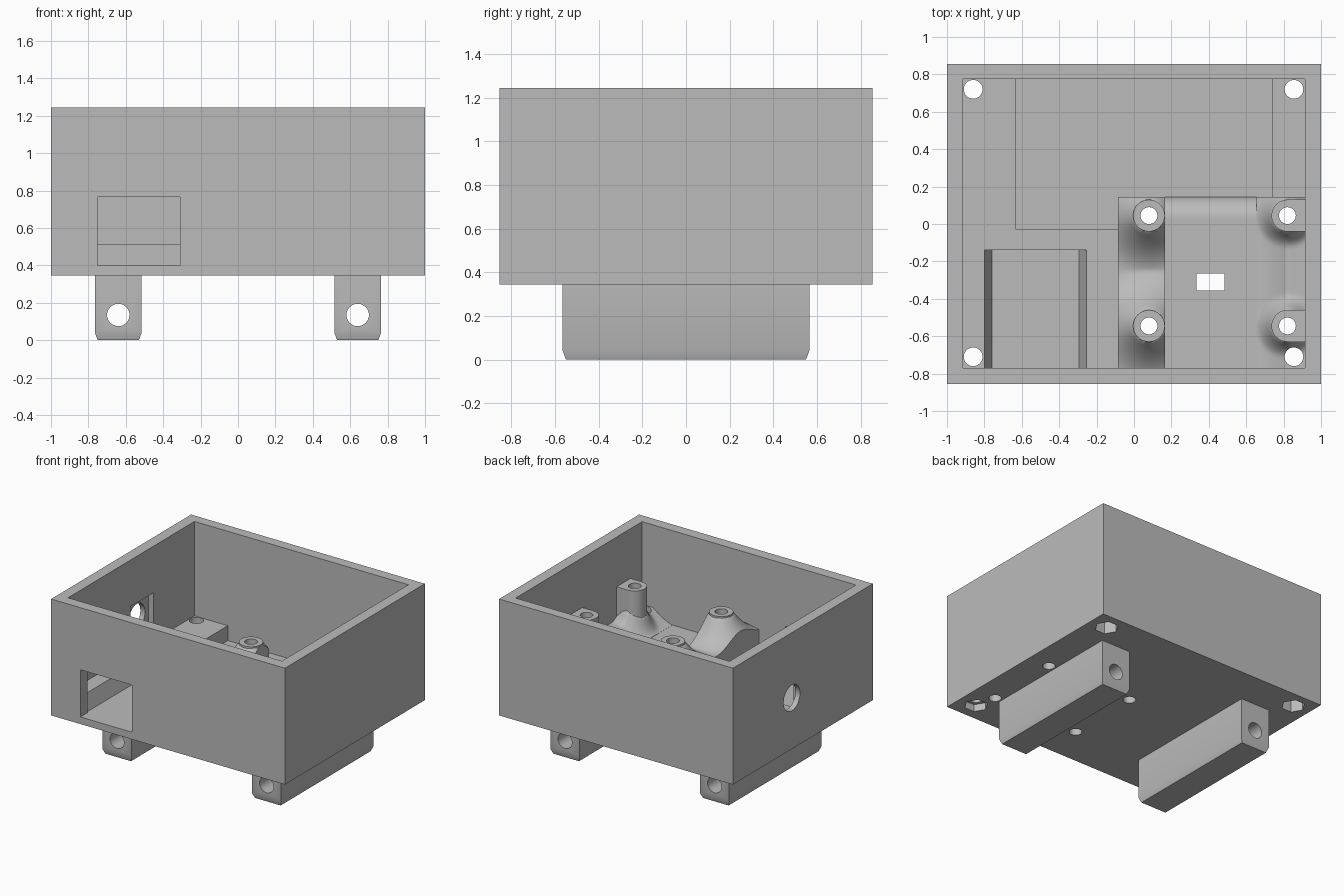
import bpy
import bmesh
from math import cos, sin, pi, hypot

cube = bpy.data.objects.get("Cube")
if cube:
    bpy.data.objects.remove(cube, do_unlink=True)

grey = bpy.data.materials.new("plain grey")
grey.use_nodes = True
grey.diffuse_color = (0.5, 0.5, 0.5, 1)
grey.node_tree.nodes["Principled BSDF"].inputs["Base Color"].default_value = (0.5, 0.5, 0.5, 1)


def make(name, bm):
    bmesh.ops.recalc_face_normals(bm, faces=bm.faces)
    mesh = bpy.data.meshes.new(name)
    bm.to_mesh(mesh)
    bm.free()
    mesh.materials.append(grey)
    obj = bpy.data.objects.new(name, mesh)
    bpy.context.collection.objects.link(obj)
    return obj


def prism(name, profile, axis, a, b):
    """Extrude a 2D profile along one axis from a to b."""
    place = {"x": lambda u, v, w: (w, u, v),
             "y": lambda u, v, w: (u, w, v),
             "z": lambda u, v, w: (u, v, w)}[axis]
    bm = bmesh.new()
    ends = [[bm.verts.new(place(u, v, w)) for u, v in profile] for w in (a, b)]
    n = len(profile)
    bm.faces.new(ends[0])
    bm.faces.new(ends[1])
    for i in range(n):
        j = (i + 1) % n
        bm.faces.new((ends[0][i], ends[0][j], ends[1][j], ends[1][i]))
    return make(name, bm)


def rect(x0, x1, y0, y1):
    return [(x0, y0), (x1, y0), (x1, y1), (x0, y1)]


def box(name, x0, x1, y0, y1, z0, z1):
    return prism(name, rect(x0, x1, y0, y1), "z", z0, z1)


def ring(cx, cy, r, n=32, start=0.0, sweep=2 * pi):
    return [(cx + r * cos(start + sweep * i / n), cy + r * sin(start + sweep * i / n))
            for i in range(n)]


cutters = []


def cutter(obj):
    obj.hide_render = True
    cutters.append(obj)
    return obj


def cut(obj, tools):
    for tool in tools:
        mod = obj.modifiers.new("cut", "BOOLEAN")
        mod.operation = "DIFFERENCE"
        mod.solver = "EXACT"
        mod.object = tool
    graph = bpy.context.evaluated_depsgraph_get()
    mesh = bpy.data.meshes.new_from_object(obj.evaluated_get(graph))
    obj.modifiers.clear()
    obj.data = mesh


def smooth(obj):
    bpy.ops.object.select_all(action="DESELECT")
    obj.select_set(True)
    bpy.context.view_layer.objects.active = obj
    bpy.ops.object.shade_smooth_by_angle(angle=pi / 6)


BOTTOM, FLOOR, POCKET, TOP = 0.345, 0.515, 0.40, 1.245
POST_TOP, POST_R = 0.86, 0.085
POST_X, POST_Y = (0.08, 0.82), (-0.545, 0.045)

# Vertical screw holes shared by the case, rails and posts
post_holes = [cutter(prism("post_hole", ring(x, y, 0.045), "z", 0.2, 1))
              for x in POST_X for y in POST_Y]
corner_holes = [cutter(prism("corner_hole", ring(x, y, 0.05), "z", 0.2, 1))
                for x in (-0.86, 0.855) for y in (-0.71, 0.72)]
nut_pockets = [cutter(prism("nut_pocket", ring(x, y, 0.085, 6), "z", 0.2, 0.44))
               for x in (-0.86, 0.855) for y in (-0.71, 0.72)]

# Open case with floor pockets, front window and side port
case = box("case", -1, 1, -0.855, 0.855, BOTTOM, TOP)
openings = [
    box("cavity", -0.915, 0.915, -0.77, 0.775, FLOOR, 1.4),
    box("rear_pocket_left", -0.63, -0.085, -0.03, 0.775, POCKET, 0.6),
    box("rear_pocket_right", -0.2, 0.74, 0.145, 0.775, POCKET, 0.6),
    box("pad_edge_space", 0.165, 0.655, 0.03, 0.2, POCKET, 0.6),
    prism("tapered_pocket", [(-0.76, POCKET), (-0.295, POCKET),
                             (-0.255, FLOOR), (-0.255, 0.6),
                             (-0.8, 0.6), (-0.8, FLOOR)], "y", -0.77, -0.14),
    box("window", -0.75, -0.31, -0.95, -0.7, POCKET, 0.765),
    box("port_recess", -0.96, -0.85, -0.005, 0.275, 0.6, 0.885),
    prism("port_hole", ring(0.135, 0.74, 0.1), "x", -1.1, -0.85),
    box("cable_slot", 0.335, 0.485, -0.355, -0.265, 0.2, 0.6),
]
cut(case, [cutter(o) for o in openings] + post_holes + corner_holes + nut_pockets)
smooth(case)

# Rounded rear edge of the pad between the rails
r = FLOOR - POCKET
curve = ring(0.03, POCKET, r, 12, 0, pi / 2) + [(0.03, FLOOR), (0.03, POCKET)]
smooth(prism("pad_edge", curve, "x", 0.165, 0.655))


# Smoothly flared rails beneath the posts
def rail(name, x0, x1, height, nx=20, ny=64):
    y0, y1 = -0.79, 0.145
    bm = bmesh.new()
    grid = [[None] * (ny + 1) for _ in range(nx + 1)]
    for i in range(nx + 1):
        for j in range(ny + 1):
            x, y = x0 + (x1 - x0) * i / nx, y0 + (y1 - y0) * j / ny
            grid[i][j] = bm.verts.new((x, y, height(x, y)))
    for i in range(nx):
        for j in range(ny):
            bm.faces.new((grid[i][j], grid[i + 1][j], grid[i + 1][j + 1], grid[i][j + 1]))
    rim = [e for e in bm.edges if e.is_boundary]
    new = bmesh.ops.extrude_edge_only(bm, edges=rim)["geom"]
    for v in new:
        if isinstance(v, bmesh.types.BMVert):
            v.co.z = POCKET
    base = [e for e in new if isinstance(e, bmesh.types.BMEdge) and e.is_boundary]
    bmesh.ops.holes_fill(bm, edges=base, sides=0)
    obj = make(name, bm)
    cut(obj, post_holes + corner_holes)
    smooth(obj)


def flare(x, y, px, reach):
    d = min(hypot(x - px, y - py) for py in POST_Y)
    return min(1, max(0, 1 - (d - POST_R) / reach)) ** 2


def left_height(x, y):
    return 0.67 + 0.18 * flare(x, y, POST_X[0], 0.25)


def right_height(x, y):
    rise = min(1, max(0, (x - 0.655) / 0.165)) ** 1.5
    return FLOOR + 0.001 + 0.09 * rise + 0.1 * flare(x, y, POST_X[1], 0.09)


rail("inner_rail", -0.085, 0.165, left_height)
rail("wall_rail", 0.655, 0.925, right_height)

# Screw posts: round on the inner rail, merged to the wall on the other
for y, place in zip(POST_Y, ("front", "rear")):
    round_post = prism(place + "_round_post", ring(POST_X[0], y, POST_R), "z", POCKET, POST_TOP)
    arc = ring(POST_X[1], y, POST_R, 20, pi / 2, pi)
    arc += [(POST_X[1], y - POST_R), (0.925, y - POST_R), (0.925, y + POST_R)]
    wall_post = prism(place + "_wall_post", arc, "z", POCKET, POST_TOP)
    for post in (round_post, wall_post):
        cut(post, post_holes)
        smooth(post)

# Mounting feet with chamfered bottoms and lengthwise bores
for side, name in ((-1, "right_foot"), (1, "left_foot")):
    cx = 0.64 * side
    foot = box(name, cx - 0.125, cx + 0.125, -0.565, 0.565, 0, BOTTOM + 0.01)
    bm = bmesh.new()
    bm.from_mesh(foot.data)
    lower = [f for f in bm.faces if f.calc_center_median().z < 0.001]
    bmesh.ops.translate(bm, verts=lower[0].verts, vec=(0, 0, 0.04))
    tip = bmesh.ops.extrude_discrete_faces(bm, faces=lower)["faces"][0]
    for v in tip.verts:
        v.co.x += 0.015 if v.co.x < cx else -0.015
        v.co.y += 0.015 if v.co.y < 0 else -0.015
        v.co.z = 0
    bmesh.ops.remove_doubles(bm, verts=bm.verts, dist=0.0001)
    bmesh.ops.recalc_face_normals(bm, faces=bm.faces)
    bm.to_mesh(foot.data)
    bm.free()
    cut(foot, [cutter(prism("foot_bore", ring(cx, 0.135, 0.06), "y", -0.7, 0.7))])
    smooth(foot)

for obj in cutters:
    bpy.data.objects.remove(obj, do_unlink=True)
